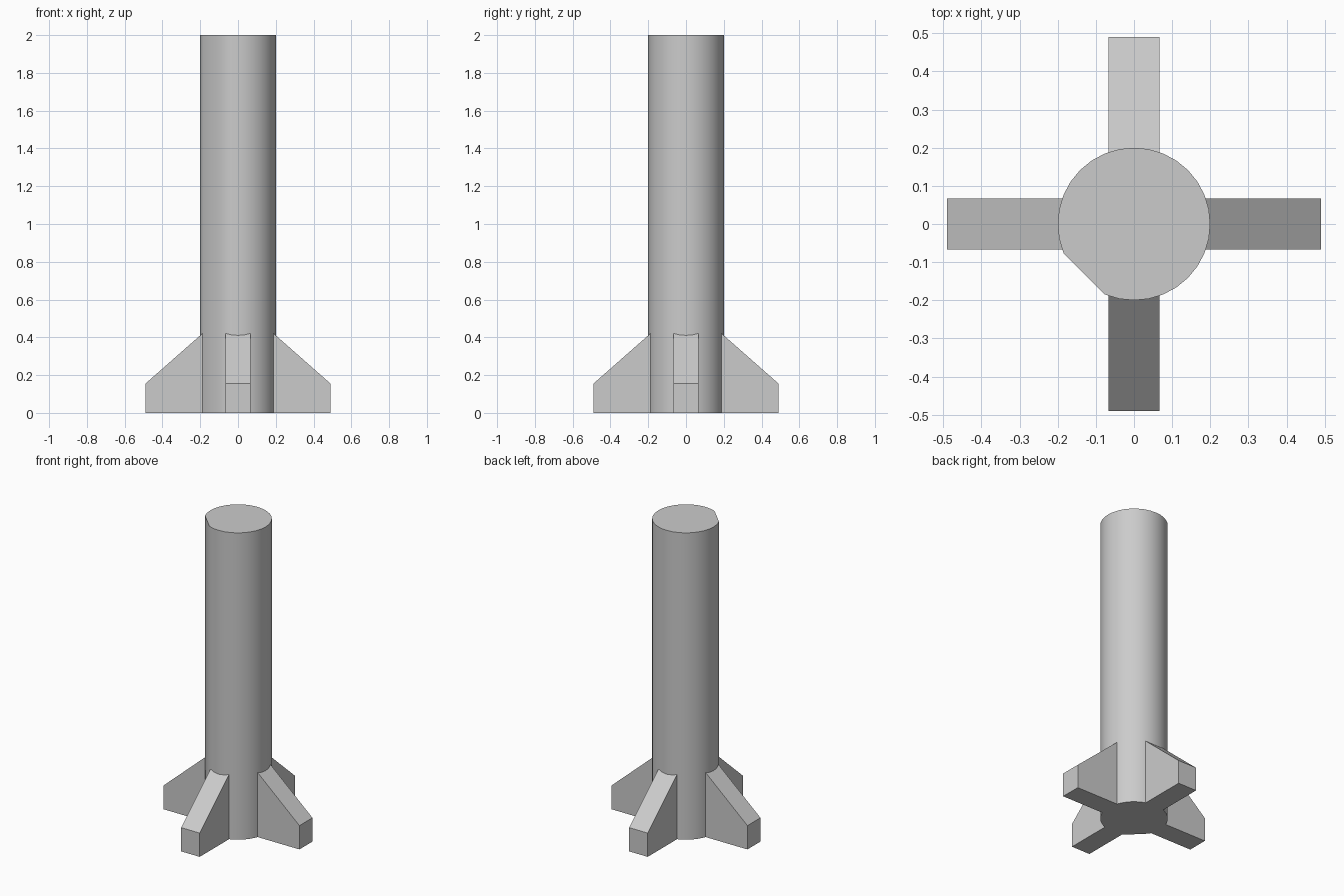
import bpy, bmesh, math
from mathutils import Matrix

if "Cube" in bpy.data.objects:
    bpy.data.objects.remove(bpy.data.objects["Cube"], do_unlink=True)

GREY = (0.6, 0.6, 0.6, 1)
grey = bpy.data.materials.new("plain_grey")
grey.use_nodes = True
grey.diffuse_color = GREY
grey.node_tree.nodes["Principled BSDF"].inputs["Base Color"].default_value = GREY


def extrude_profile(name, points, depth):
    """Turn a closed outline into a solid of the given depth."""
    bm = bmesh.new()
    face = bm.faces.new([bm.verts.new(p) for p in points])
    out = bmesh.ops.extrude_face_region(bm, geom=[face])
    moved = [g for g in out["geom"] if isinstance(g, bmesh.types.BMVert)]
    bmesh.ops.translate(bm, verts=moved, vec=depth)
    bmesh.ops.recalc_face_normals(bm, faces=bm.faces)
    mesh = bpy.data.meshes.new(name)
    bm.to_mesh(mesh)
    bm.free()
    mesh.materials.append(grey)
    obj = bpy.data.objects.new(name, mesh)
    bpy.context.collection.objects.link(obj)
    return obj


# Round column with one flat, made by skipping three points of the circle
SIDES, RADIUS = 32, 0.2
angles = [i * math.tau / SIDES for i in range(SIDES) if i not in (19, 20, 21)]
column = extrude_profile(
    "column", [(RADIUS * math.cos(a), RADIUS * math.sin(a), 0) for a in angles], (0, 0, 2))
bpy.context.view_layer.objects.active = column
column.select_set(True)
bpy.ops.object.shade_smooth_by_angle(angle=math.radians(35))

# Four sloping fins around the base
HALF = 0.067
outline = [(0.18, 0), (0.49, 0), (0.49, 0.155), (0.18, 0.428)]
for i, side in enumerate(("left", "back", "right", "front")):
    fin = extrude_profile(side + "_fin", [(x, -HALF, z) for x, z in outline], (0, 2 * HALF, 0))
    fin.data.transform(Matrix.Rotation(i * math.pi / 2, 4, "Z"))
